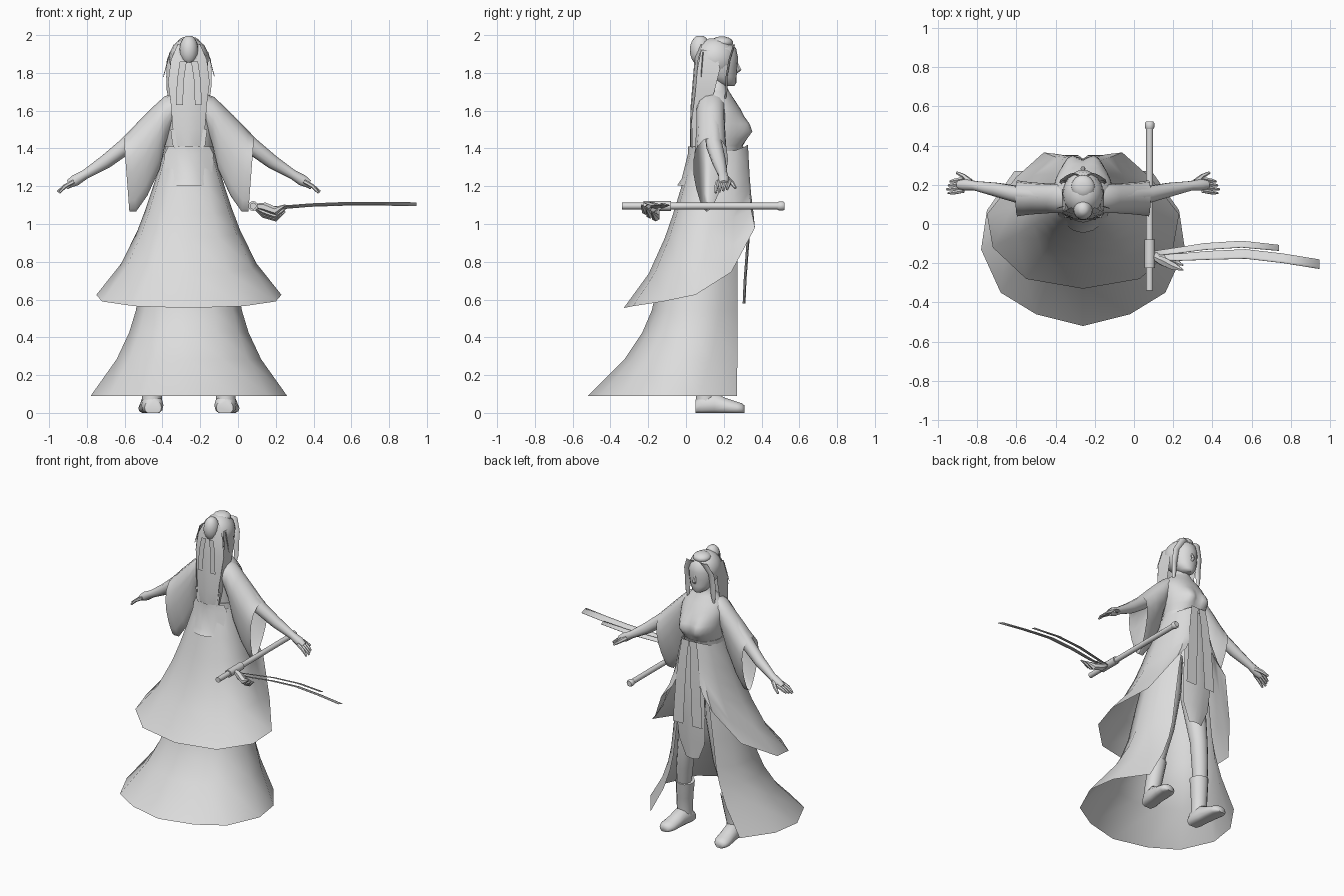
import bpy, bmesh, math
from mathutils import Vector

X0 = -0.26  # centre line of the figure
grey = bpy.data.materials.new("plain grey")
grey.diffuse_color = (0.72, 0.72, 0.72, 1)


def build(name, verts, faces, angle=50):
    me = bpy.data.meshes.new(name)
    me.from_pydata([tuple(v) for v in verts], [], faces)
    bm = bmesh.new()
    bm.from_mesh(me)
    bmesh.ops.recalc_face_normals(bm, faces=bm.faces)
    bm.to_mesh(me)
    bm.free()
    me.materials.append(grey)
    for p in me.polygons:
        p.use_smooth = True
    me.set_sharp_from_angle(angle=math.radians(angle))
    ob = bpy.data.objects.new(name, me)
    bpy.context.collection.objects.link(ob)
    return ob


def loft(name, rings, closed=True, caps=True, angle=50):
    n = len(rings[0])
    verts = [v for r in rings for v in r]
    faces = []
    for i in range(len(rings) - 1):
        for j in range(n if closed else n - 1):
            k = (j + 1) % n
            faces.append((i*n + j, i*n + k, (i+1)*n + k, (i+1)*n + j))
    if closed and caps:
        faces += [tuple(range(n)), tuple(range(len(verts) - n, len(verts)))]
    return build(name, verts, faces, angle)


def circle(n):
    return [(math.cos(2*math.pi*i/n), math.sin(2*math.pi*i/n)) for i in range(n)]


def tube(name, pts, n=10):
    """Round limb through (x, y, z, radius) points."""
    ps = [Vector(p[:3]) for p in pts]
    rings = []
    for i, p in enumerate(ps):
        d = (ps[min(i+1, len(ps)-1)] - ps[max(i-1, 0)]).normalized()
        a = d.cross(Vector((0, 1, 0) if abs(d.y) < .8 else (0, 0, 1))).normalized()
        b = d.cross(a)
        rings.append([p + (a*c + b*s)*pts[i][3] for c, s in circle(n)])
    return loft(name, rings)


def strip(name, pts, bow=0.0, across=(1, 0, 0)):
    """Thin cloth or hair ribbon through (x, y, z, half width) points."""
    a = Vector(across)
    return loft(name, [[Vector(p[:3]) + a*u*p[3] + Vector((0, bow*(1-u*u), 0))
                        for u in (-1, -.5, 0, .5, 1)] for p in pts], closed=False)


def ball(name, c, r, seg=16):
    rings = []
    for i in range(1, 10):
        t = math.pi*i/10
        rings.append([(c[0] + r[0]*math.sin(t)*u, c[1] + r[1]*math.sin(t)*v,
                       c[2] + r[2]*math.cos(t)) for u, v in circle(seg)])
    return loft(name, rings)


def stack(name, rows, n=20, bust=0.0):
    """Body from (z, half width, back y, front y) ellipses, with optional bust swell."""
    rings = []
    for z, w, b, f in rows:
        ring = []
        for u, v in circle(n):
            swell = math.exp(-((abs(w*u) - .065)/.045)**2 - ((z - 1.495)/.055)**2)
            ring.append((X0 + w*u, (b+f)/2 + (f-b)/2*v + bust*swell*(v > 0), z))
        rings.append(ring)
    return loft(name, rings)


def skirt(name, top, hem, flare):
    """Open-fronted skirt; half outlines run from front edge to back."""
    rings = []
    for t, f in flare:
        half = []
        for a, b in zip(top, hem):
            half.append((a[0] + (b[0]-a[0])*f, a[1] + (b[1]-a[1])*f, a[2] + (b[2]-a[2])*t))
        rings.append([(X0 - x, y, z) for x, y, z in half] +
                     [(X0 + x, y, z) for x, y, z in half[-2::-1]])
    return loft(name, rings, closed=False)


# Torso, neck and head
stack("torso", [(1.28, .14, .05, .27), (1.37, .125, .05, .28), (1.41, .128, .05, .298),
                (1.45, .135, .05, .313), (1.49, .143, .05, .322), (1.53, .147, .05, .32),
                (1.57, .15, .05, .307), (1.61, .15, .05, .288), (1.66, .13, .06, .255),
                (1.70, .085, .09, .23), (1.73, .05, .12, .215), (1.79, .045, .12, .21)],
      32, .042)
stack("face", [(1.73, .025, .19, .255), (1.745, .05, .16, .266), (1.78, .075, .12, .268),
               (1.83, .088, .09, .272), (1.88, .09, .08, .276), (1.93, .08, .09, .265),
               (1.97, .04, .13, .22)])
tube("nose", [(X0, .265, 1.86, .007), (X0, .282, 1.815, .013), (X0, .268, 1.803, .008)], 6)

# Hair
ball("hair_cap", (X0, .155, 1.875), (.105, .115, .112))
ball("hair_bun", (X0, .075, 1.92), (.05, .055, .08))
ball("top_knot", (X0, .19, 1.96), (.06, .06, .033))
strip("back_hair", [(X0, .085, 1.95, .06), (X0, .065, 1.87, .095), (X0, .055, 1.75, .11),
                    (X0, .045, 1.63, .095), (X0, .04, 1.5, .085), (X0, .04, 1.4, .075),
                    (X0, .042, 1.34, .045)], -.02)
for s in (-1, 1):
    side = "left" if s > 0 else "right"

    def P(x, *rest):
        return (X0 + s*x,) + rest

    # Hair locks and ribbons
    strip(side + "_side_hair", [P(.09, .12, 1.92, .04), P(.108, .12, 1.82, .06),
          P(.105, .10, 1.70, .05), P(.09, .06, 1.55, .03), P(.07, .04, 1.36, .008)], 0, (0, 1, 0))
    strip(side + "_front_lock", [P(.05, .25, 1.95, .03), P(.092, .225, 1.87, .025),
          P(.098, .21, 1.78, .022), P(.10, .21, 1.71, .018), P(.10, .20, 1.65, .006)], .01)
    strip(side + "_ribbon", [P(.03, .03, 1.86, .018), P(.045, .025, 1.76, .018),
                             P(.05, .02, 1.63, .018)])
    strip(side + "_hair_tip", [P(.085, .035, 1.5, .012), P(.075, .03, 1.42, .012),
                               P(.04, .028, 1.35, .004)])
    tube(side + "_hair_pin", [P(.10, .09, 1.91, .003), P(.135, .08, 1.78, .002)], 5)

    # Sleeve: (top x, z), (bottom x, z), half depth
    rows = [(.07, 1.695, .09, 1.53, .065), (.13, 1.675, .125, 1.42, .07),
            (.19, 1.62, .155, 1.29, .07), (.27, 1.54, .22, 1.15, .075),
            (.315, 1.49, .28, 1.065, .08), (.345, 1.46, .315, 1.065, .085)]
    rings = []
    for tx, tz, bx, bz, h in rows:
        rings.append([P((tx+bx)/2 + (tx-bx)/2*v, .125 + .015*v + h*u*(1 + .45*v),
                        (tz+bz)/2 + (tz-bz)/2*v) for u, v in circle(16)])
    loft(side + "_sleeve", rings, caps=False)

    # Arm and hand
    tube(side + "_arm", [P(.10, .15, 1.63, .05), P(.2, .14, 1.54, .05), P(.33, .15, 1.415, .044),
                         P(.44, .175, 1.33, .037), P(.55, .195, 1.262, .025),
                         P(.60, .20, 1.232, .03), P(.635, .20, 1.212, .022)])
    for i in range(4):
        y = .165 + .02*i
        tube(side + "_finger_%d" % i, [P(.61, y + .005, 1.225, .012), P(.655, y - .004, 1.20, .011),
             P(.695 - .008*abs(i-1), y - .008, 1.165 + .006*i, .006)], 6)
    tube(side + "_thumb", [P(.575, .215, 1.24, .016), P(.61, .245, 1.215, .012),
                           P(.645, .262, 1.19, .007)], 6)

    # Leg and boot
    tube(side + "_leg", [P(.085, .15, 1.1, .085), P(.10, .16, .85, .08), P(.14, .17, .55, .058),
                         P(.165, .15, .42, .055), P(.185, .13, .28, .048)], 12)
    tube(side + "_boot_shaft", [P(.175, .13, .31, .062), P(.185, .12, .2, .055),
                                P(.195, .105, .1, .052), P(.195, .105, .03, .054)], 12)
    rings = []
    for y, w, h in [(.05, .045, .07), (.08, .058, .10), (.15, .055, .11), (.21, .056, .08),
                    (.27, .056, .06), (.295, .045, .052), (.31, .025, .04)]:
        rings.append([P(.19 + .1*(y-.05) + w*u, y, max(0, h*(.4 + .6*v))) for u, v in circle(14)])
    loft(side + "_shoe", rings)

    # Hanging front sashes
    strip(side + "_sash", [P(.03, .335, 1.42, .028), P(.045, .342, 1.30, .032),
                           P(.06, .35, 1.1, .038), P(.075, .353, .83, .04)])

# Skirts
waist = [(.05, .275, 1.38), (.10, .245, 1.38), (.128, .16, 1.38), (.115, .075, 1.38),
         (.065, .045, 1.38), (0, .035, 1.38)]
skirt("lower_skirt", waist,
      [(.35, .27, .09), (.49, .07, .09), (.52, -.13, .09), (.42, -.35, .09),
       (.24, -.46, .09), (0, -.52, .09)],
      [(0, 0), (.13, .07), (.31, .2), (.5, .31), (.65, .39), (.74, .48), (.85, .65), (1, 1)])
over = [(x*1.04, y + (.01 if y > .1 else -.008), z) for x, y, z in waist[2:]]
skirt("upper_skirt", [(.03, .328, 1.42), (.065, .312, 1.41), (.112, .262, 1.39)] + over,
      [(.115, .355, 1.08), (.20, .365, .98), (.34, .24, .745), (.49, .05, .625),
       (.46, -.12, .59), (.29, -.28, .565), (0, -.33, .555)],
      [(0, 0), (.23, .15), (.4, .27), (.55, .39), (.78, .63), (1, 1)])
strip("front_panel", [(X0, .30, 1.40, .08), (X0, .32, 1.15, .10), (X0, .32, .9, .115),
                      (X0, .305, .7, .10), (X0, .30, .58, .05)], .015)
strip("back_sash", [(X0, .06, 1.41, .11), (X0, .06, 1.37, .13), (X0, .027, 1.24, .122),
                    (X0, .004, 1.205, .10)], -.05)
stack("belt", [(1.35, .133, .04, .285), (1.41, .132, .04, .306)])

# Whisk handle with fittings
RX, RZ = .08, 1.095
tube("whisk_handle", [(RX, -.34, RZ, .018), (RX, .51, RZ, .018)], 12)
tube("whisk_collar", [(RX, -.225, RZ, .026), (RX, -.08, RZ, .026)], 12)
tube("whisk_end_cap", [(RX, .485, RZ, .02), (RX, .493, RZ, .024), (RX, .515, RZ, .024),
                       (RX, .522, RZ, .018)], 12)

# Whisk tuft and long trailing strands
for i, (y, z) in enumerate([(-.19, 1.05), (-.16, 1.035), (-.215, 1.07)]):
    tube("whisk_tuft_%d" % i, [(.085, -.16, 1.095, .012), (.14, (y-.16)/2, z + .02, .024),
                               (.20, y, z, .022), (.25, y - .02, z + .03, .004)], 6)
for name, pts in (("short_strand", [(.10, -.15, 1.08, .012), (.22, -.135, 1.09, .015),
                                    (.36, -.115, 1.10, .017), (.55, -.103, 1.105, .017),
                                    (.74, -.122, 1.105, .015)]),
                  ("long_strand", [(.10, -.165, 1.075, .014), (.22, -.17, 1.085, .018),
                                   (.38, -.16, 1.10, .022), (.57, -.153, 1.107, .024),
                                   (.76, -.175, 1.107, .024), (.945, -.205, 1.105, .024)])):
    ob = strip(name, pts, 0, (0, 1, -.35))
    mod = ob.modifiers.new("thickness", "SOLIDIFY")
    mod.thickness = .003
    mod.offset = 0
